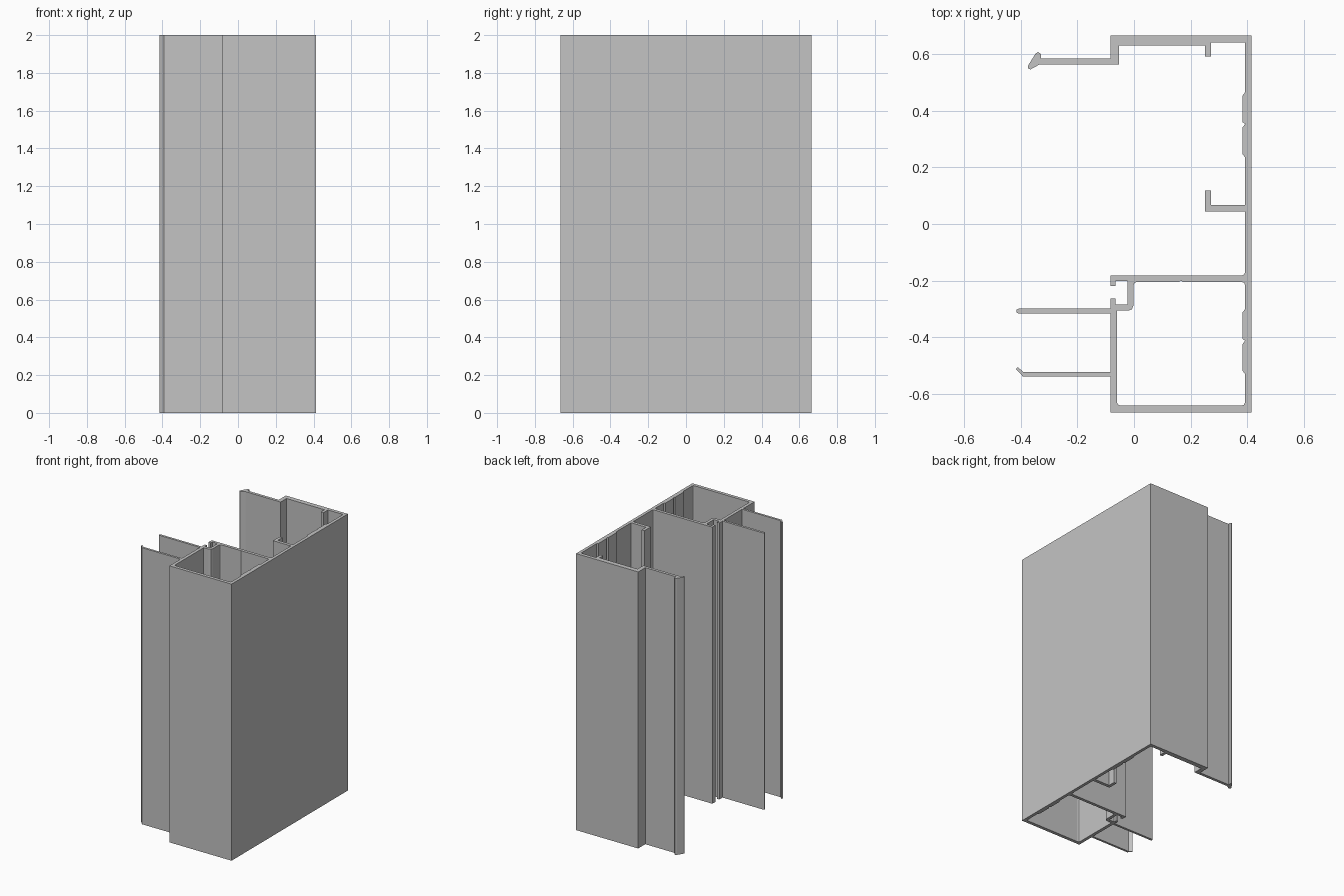
import bpy
import bmesh

cube = bpy.data.objects.get("Cube")
if cube:
    bpy.data.objects.remove(cube, do_unlink=True)

# Shared lines of the cross-section
HALF_HEIGHT = 1.0
OUTER, INNER, PAD = 0.414, 0.392, 0.383      # right wall: outside, inside, raised pad
LEFT = -0.083                                # outside of the left walls
FRONT, BACK = -0.665, 0.665
LIP_IN, LIP_OUT = 0.272, 0.25                # the two facing hooks
SHELF = -0.182                               # top of the middle web
SLOT = -0.065                                # inside of the small slot lips
CHAMBER = -0.06                              # left inside of the closed chamber


def pad_pair(top, length=0.112, slope=0.012):
    """Two raised pads on the inside of the right wall, running downward."""
    points = []
    for start in (top, top - length):
        end = start - length
        points += [(INNER, start), (PAD, start - slope), (PAD, end + slope / 2)]
    return points + [(INNER, top - 2 * length - slope / 2)]


def rounded_corner(x, y, dx_in, dy_in, dx_out, dy_out, size=0.012):
    """Three points that soften a corner between two directions."""
    mid = size * 0.3
    return [(x - dx_in * size, y - dy_in * size),
            (x + (dx_out - dx_in) * mid, y + (dy_out - dy_in) * mid),
            (x + dx_out * size, y + dy_out * size)]


# Back flange with its snap arm
outer_wall = [(OUTER, FRONT), (OUTER, BACK), (LEFT, BACK)]
snap_arm = [(LEFT, 0.584), (-0.328, 0.584), (-0.329, 0.6), (-0.338, 0.607),
            (-0.347, 0.602), (-0.373, 0.56), (-0.374, 0.55), (-0.366, 0.545),
            (-0.333, 0.563)]
back_flange = [(-0.053, 0.563), (-0.053, 0.63), (LIP_OUT, 0.63), (LIP_OUT, 0.591),
               (LIP_IN, 0.591), (LIP_IN, 0.64), (INNER, 0.64)]

# Hook in the middle of the right wall
wall_hook = [(INNER, 0.067), (LIP_IN, 0.067), (LIP_IN, 0.118), (LIP_OUT, 0.118),
             (LIP_OUT, 0.044), (INNER, 0.044)]

# Middle web and the small slot at its left end
web = rounded_corner(INNER, SHELF, 0, -1, -1, 0) + [(LEFT, SHELF)]
slot = [(LEFT, -0.219), (SLOT, -0.219), (SLOT, -0.201), (-0.023, -0.201),
        (-0.023, -0.284), (SLOT, -0.284), (SLOT, -0.263), (LEFT, -0.263)]

# Two thin fins on the left side
upper_fin = [(LEFT, -0.299), (-0.408, -0.299), (-0.415, -0.303),
             (-0.415, -0.312), (-0.408, -0.316), (LEFT, -0.316)]
lower_fin = [(LEFT, -0.522), (-0.39, -0.522), (-0.411, -0.505),
             (-0.416, -0.512), (-0.392, -0.538), (LEFT, -0.538)]

outline = (outer_wall + snap_arm + back_flange + pad_pair(0.465) + wall_hook
           + web + slot + upper_fin + lower_fin + [(LEFT, FRONT)])

# Closed front chamber, wrapping around the slot
ceiling, floor, slot_side, slot_base = -0.204, -0.641, -0.002, -0.306
chamber = (rounded_corner(slot_side, ceiling, 0, 1, 1, 0)
           + [(0.158, ceiling), (0.165, ceiling + 0.004), (0.172, ceiling)]
           + rounded_corner(INNER, ceiling, 1, 0, 0, -1)
           + pad_pair(-0.3)
           + rounded_corner(INNER, floor, 0, -1, -1, 0)
           + rounded_corner(CHAMBER, floor, -1, 0, 0, 1)
           + [(CHAMBER, slot_base)]
           + rounded_corner(slot_side, slot_base, 1, 0, 0, 1, 0.018))


def extrude_profile(name, loops, material):
    """Fill the loops as one section, extrude it and return a clean mesh object."""
    curve = bpy.data.curves.new(name + "_section", "CURVE")
    curve.dimensions = "2D"
    curve.fill_mode = "BOTH"
    curve.extrude = HALF_HEIGHT
    for loop in loops:
        spline = curve.splines.new("POLY")
        spline.points.add(len(loop) - 1)
        for point, (x, y) in zip(spline.points, loop):
            point.co = (x, y, 0, 1)
        spline.use_cyclic_u = True
    helper = bpy.data.objects.new(name + "_helper", curve)
    bpy.context.collection.objects.link(helper)
    bpy.context.view_layer.update()
    graph = bpy.context.evaluated_depsgraph_get()
    mesh = bpy.data.meshes.new_from_object(helper.evaluated_get(graph))
    bpy.data.objects.remove(helper, do_unlink=True)
    bpy.data.curves.remove(curve)

    bm = bmesh.new()
    bm.from_mesh(mesh)
    bmesh.ops.translate(bm, verts=bm.verts, vec=(0, 0, HALF_HEIGHT))
    bmesh.ops.remove_doubles(bm, verts=bm.verts, dist=0.0001)
    bmesh.ops.recalc_face_normals(bm, faces=bm.faces)
    for face in bm.faces:
        face.smooth = False
        face.material_index = 0
    bm.to_mesh(mesh)
    bm.free()
    mesh.materials.clear()
    mesh.materials.append(material)
    mesh.name = name
    obj = bpy.data.objects.new(name, mesh)
    bpy.context.collection.objects.link(obj)
    return obj


# Plain grey metal
grey = bpy.data.materials.new("plain grey")
grey.use_nodes = True
colour = (0.55, 0.55, 0.55, 1)
grey.diffuse_color = colour
grey.node_tree.nodes["Principled BSDF"].inputs["Base Color"].default_value = colour

extrude_profile("frame_extrusion", [outline, chamber], grey)
